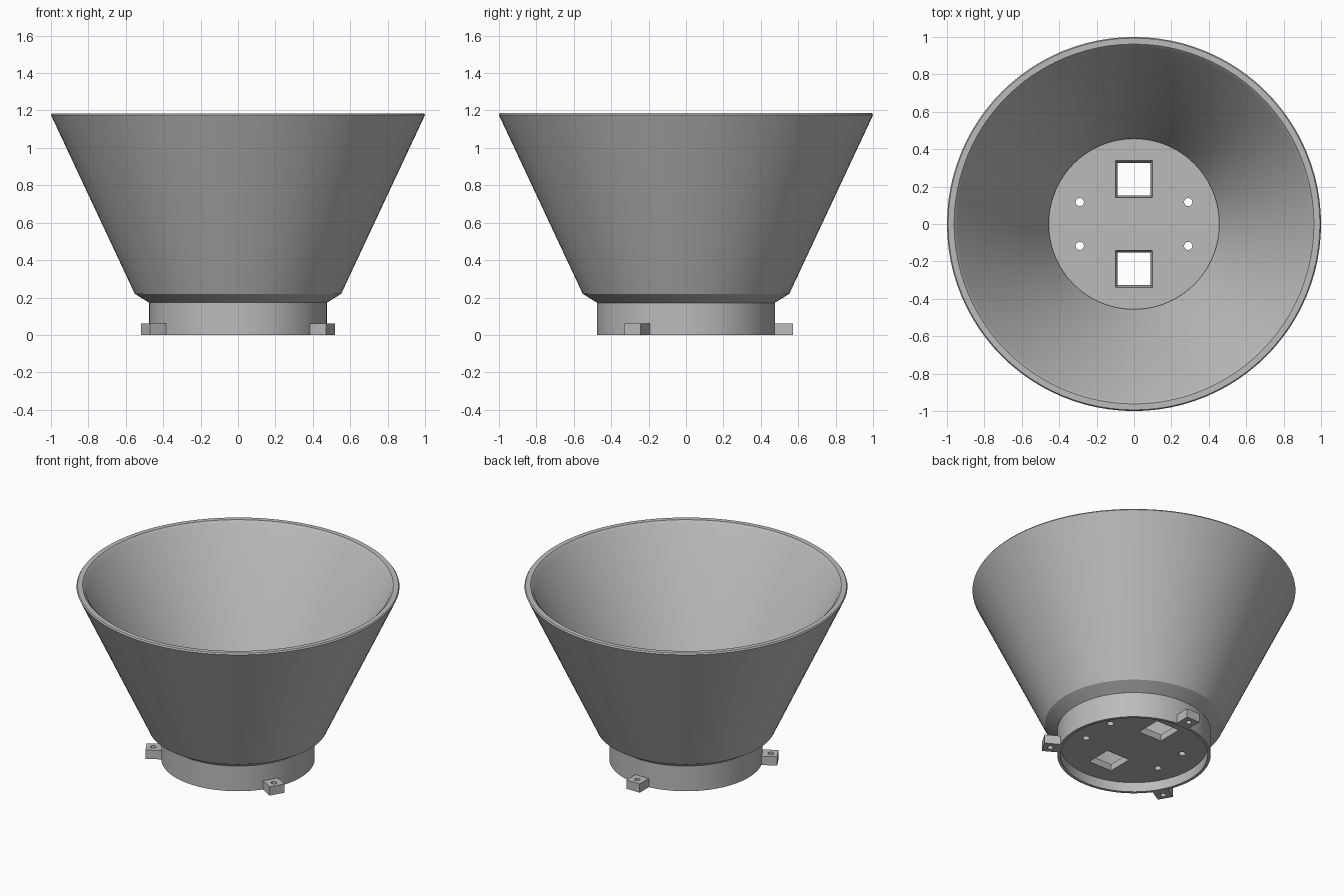
import bpy, bmesh
from math import pi, radians, sqrt
from mathutils import Matrix, Vector

if "Cube" in bpy.data.objects:
    bpy.data.objects.remove(bpy.data.objects["Cube"])

grey = bpy.data.materials.new("plain_grey")
grey.use_nodes = True
grey.diffuse_color = (0.5, 0.5, 0.5, 1)
grey.node_tree.nodes["Principled BSDF"].inputs["Base Color"].default_value = (0.5, 0.5, 0.5, 1)


def make_object(name, bm):
    bmesh.ops.recalc_face_normals(bm, faces=bm.faces[:])
    mesh = bpy.data.meshes.new(name)
    bm.to_mesh(mesh)
    bm.free()
    mesh.materials.append(grey)
    obj = bpy.data.objects.new(name, mesh)
    bpy.context.collection.objects.link(obj)
    return obj


def frustum(name, r_low, r_high, z_low, z_high, at=(0, 0), sides=24, turn=0):
    bm = bmesh.new()
    place = Matrix.Translation((*at, (z_low + z_high) / 2)) @ Matrix.Rotation(turn, 4, "Z")
    bmesh.ops.create_cone(bm, cap_ends=True, segments=sides, radius1=r_low,
                          radius2=r_high, depth=z_high - z_low, matrix=place)
    return make_object(name, bm)


def activate(obj):
    bpy.ops.object.select_all(action="DESELECT")
    obj.select_set(True)
    bpy.context.view_layer.objects.active = obj


def cut(obj, cutters):
    activate(obj)
    for cutter in cutters:
        mod = obj.modifiers.new("hole", "BOOLEAN")
        mod.operation = "DIFFERENCE"
        mod.solver = "EXACT"
        mod.object = cutter
        bpy.ops.object.modifier_apply(modifier=mod.name)
        bpy.data.objects.remove(cutter)


def smooth(obj):
    activate(obj)
    bpy.ops.object.shade_smooth_by_angle(angle=radians(20))


# Flared shell with its base collar, revolved from one closed profile
profile = [(0.475, 0), (0.475, 0.172), (0.552, 0.22), (1, 1.176), (0.994, 1.185),
           (0.962, 1.185), (0.945, 1.168), (0.475, 0.18), (0.456, 0.145), (0.456, 0)]
bm = bmesh.new()
ring = [bm.verts.new((r, 0, z)) for r, z in profile]
edges = [bm.edges.new((ring[i - 1], ring[i])) for i in range(len(ring))]
bmesh.ops.spin(bm, geom=ring + edges, cent=(0, 0, 0), axis=(0, 0, 1),
               angle=2 * pi, steps=96, use_merge=True)
bmesh.ops.remove_doubles(bm, verts=bm.verts[:], dist=0.0001)
smooth(make_object("flared_shell", bm))

# Recessed floor with two tapered square openings and four screw holes
floor = frustum("floor_plate", 0.458, 0.458, 0.065, 0.12, sides=96)
holes = []
for side in (-1, 1):
    holes.append(frustum("square_cutter", 0.085 * sqrt(2), 0.101 * sqrt(2), 0.055, 0.13,
                         (0, 0.24 * side), 4, pi / 4))
    for x in (-0.29, 0.29):
        holes.append(frustum("round_cutter", 0.022, 0.022, 0.04, 0.15, (x, 0.117 * side)))
cut(floor, holes)
smooth(floor)

# Three drilled mounting tabs around the collar
for name, angle in (("back_tab", 90), ("right_tab", 210), ("left_tab", 330)):
    turn = Matrix.Rotation(radians(angle), 4, "Z")
    bm = bmesh.new()
    bmesh.ops.create_cube(bm, size=1, matrix=turn @ Matrix.Translation((0.519, 0, 0.03))
                          @ Matrix.Diagonal((0.104, 0.1, 0.06, 1)))
    tab = make_object(name, bm)
    centre = turn @ Vector((0.527, 0, 0))
    cut(tab, [frustum("tab_cutter", 0.018, 0.018, -0.05, 0.1, centre.xy)])
    smooth(tab)
